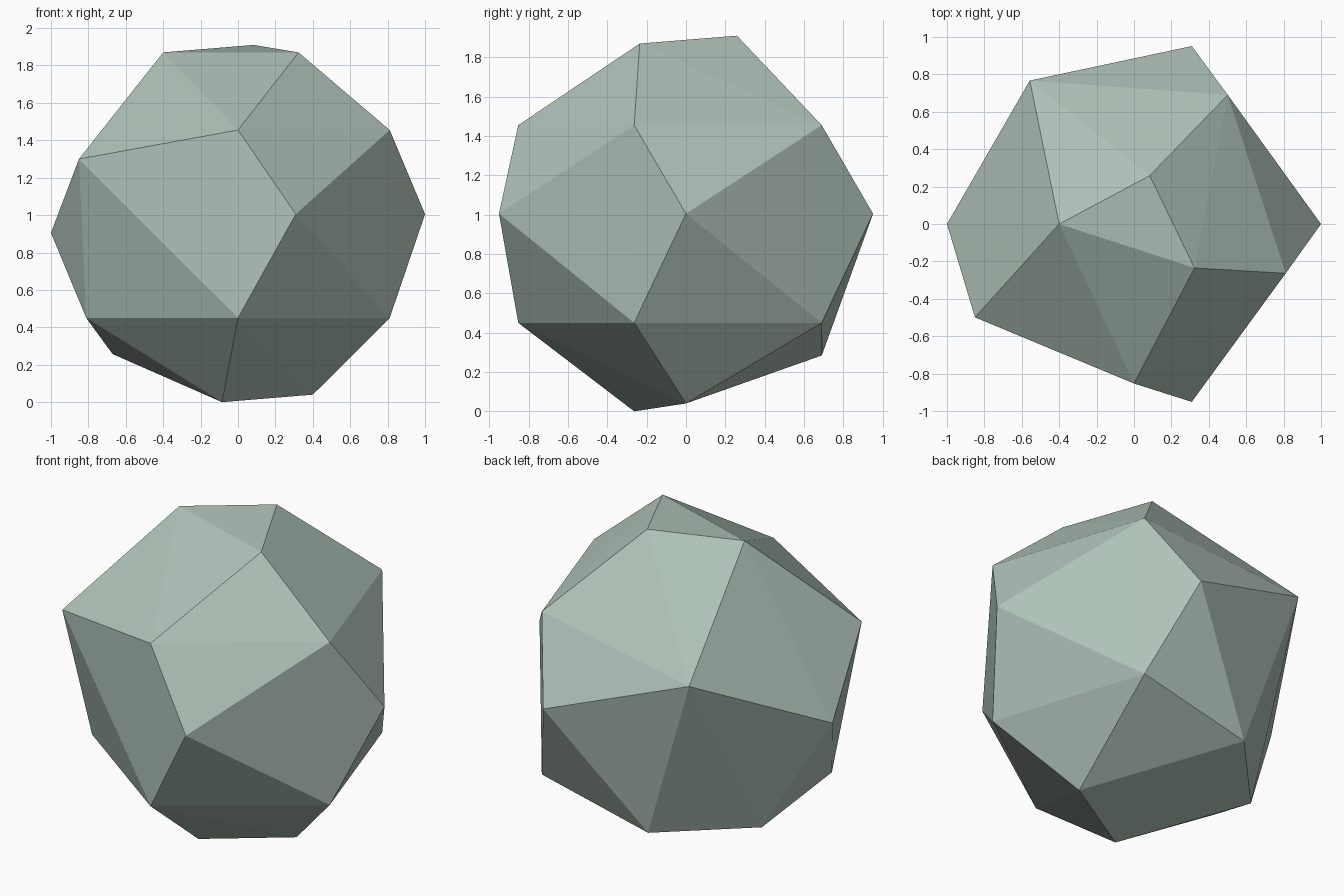
import bpy, bmesh
from math import radians, cos, sin

if "Cube" in bpy.data.objects:
    bpy.data.objects.remove(bpy.data.objects["Cube"])

# Rings of corner points: (radius, height, angles in degrees)
RINGS = [
    (0.272, 1.91, (72,)),               # peak
    (0.40, 1.87, (180, 324)),           # crown
    (0.853, 1.455, (-90, -18, 54)),     # upper shoulder
    (0.948, 1.305, (126,)),             # upper shoulder, back left
    (0.986, 1.30, (210.4,)),            # upper shoulder, front left
    (1.0, 1.005, (-72, 0, 72)),         # girdle
    (1.0, 0.905, (180,)),               # girdle, left
    (0.853, 0.45, (-162, -90, -18, 54)),  # lower shoulder
    (0.726, 0.284, (108,)),             # lower back
    (0.705, 0.257, (162,)),             # lower left
    (0.40, 0.04, (0,)),                 # base
    (0.277, 0.0, (252,)),               # lowest point
]

# Stone: the convex hull of the rings
bm = bmesh.new()
for radius, z, angles in RINGS:
    for a in map(radians, angles):
        bm.verts.new((radius * cos(a), radius * sin(a), z))
bmesh.ops.convex_hull(bm, input=bm.verts[:])
bmesh.ops.recalc_face_normals(bm, faces=bm.faces[:])
mesh = bpy.data.meshes.new("faceted_stone")
bm.to_mesh(mesh)
bm.free()

stone = bpy.data.objects.new("faceted_stone", mesh)
bpy.context.collection.objects.link(stone)

# Single flat grey-green colour
mat = bpy.data.materials.new("grey_green_stone")
mat.diffuse_color = (0.43, 0.54, 0.48, 1.0)
mat.use_nodes = True
mat.node_tree.nodes["Principled BSDF"].inputs["Base Color"].default_value = mat.diffuse_color
mesh.materials.append(mat)
